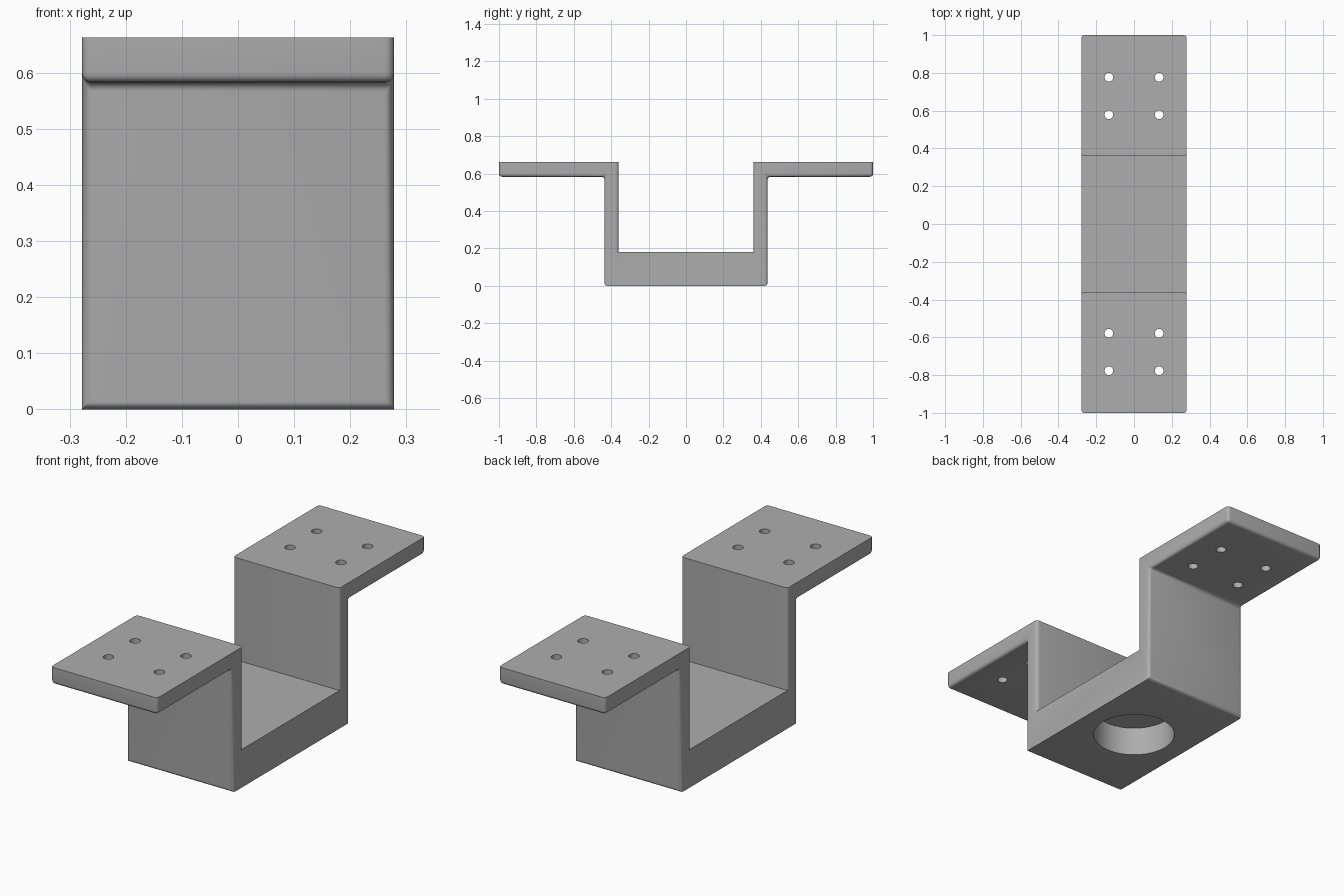
import bpy, bmesh, math

HALF_W = 0.278      # half width
TOP, SEAT = 0.663, 0.18
WALL_IN, WALL_OUT = 0.36, 0.436
ROUND = 0.016

cube = bpy.data.objects.get("Cube")
if cube:
    bpy.data.objects.remove(cube, do_unlink=True)

grey = bpy.data.materials.new("grey_metal")
grey.use_nodes = True
grey.diffuse_color = (0.42, 0.42, 0.42, 1)
grey.node_tree.nodes["Principled BSDF"].inputs["Base Color"].default_value = (0.42, 0.42, 0.42, 1)


def extruded(name, profile, round_edge):
    """Extrude a (y, z) profile across the width and round the chosen edges."""
    bm = bmesh.new()
    face = bm.faces.new([bm.verts.new((-HALF_W, y, z)) for y, z in profile])
    new = bmesh.ops.extrude_face_region(bm, geom=[face])["geom"]
    moved = [v for v in new if isinstance(v, bmesh.types.BMVert)]
    bmesh.ops.translate(bm, verts=moved, vec=(2 * HALF_W, 0, 0))
    bmesh.ops.recalc_face_normals(bm, faces=bm.faces)
    edges = [e for e in bm.edges if round_edge(*[v.co for v in e.verts])]
    bmesh.ops.bevel(bm, geom=edges, offset=ROUND, segments=5, profile=0.5, affect='EDGES')
    bmesh.ops.recalc_face_normals(bm, faces=bm.faces)
    mesh = bpy.data.meshes.new(name)
    bm.to_mesh(mesh)
    bm.free()
    mesh.materials.append(grey)
    obj = bpy.data.objects.new(name, mesh)
    bpy.context.collection.objects.link(obj)
    return obj


def boolean(target, other, operation):
    mod = target.modifiers.new(operation.lower(), 'BOOLEAN')
    mod.operation, mod.solver, mod.object = operation, 'EXACT', other
    bpy.context.view_layer.objects.active = target
    bpy.ops.object.modifier_apply(modifier=mod.name)
    bpy.data.objects.remove(other, do_unlink=True)


def drill(target, x, y, z, radius, depth, sides):
    bpy.ops.mesh.primitive_cylinder_add(vertices=sides, radius=radius, depth=depth, location=(x, y, z))
    cutter = bpy.context.object
    cutter.name = "hole_cutter"
    cutter.hide_render = True
    cutter.data.materials.append(grey)
    boolean(target, cutter, 'DIFFERENCE')


def level(a, b, z):
    return abs(a.z - z) < 1e-4 and abs(b.z - z) < 1e-4


# Base block: rounded uprights and rounded front and back bottom edges
bracket = extruded(
    "mounting_bracket",
    [(-WALL_OUT, 0), (WALL_OUT, 0), (WALL_OUT, SEAT), (-WALL_OUT, SEAT)],
    lambda a, b: abs(a.z - b.z) > 0.1 or (level(a, b, 0) and abs(a.x - b.x) > 0.1))

# Wall with flange on each end, sharp only along the top and the joint
for side, name in ((-1, "front_flange"), (1, "back_flange")):
    profile = [(WALL_IN, SEAT), (WALL_OUT, SEAT), (WALL_OUT, 0.583),
               (1, 0.583), (1, TOP), (WALL_IN, TOP)]
    flange = extruded(name, [(side * y, z) for y, z in profile],
                      lambda a, b: not level(a, b, TOP) and not level(a, b, SEAT))
    boolean(bracket, flange, 'UNION')

# Screw holes through the flanges
for x in (-0.133, 0.133):
    for y in (-0.777, -0.578, 0.578, 0.777):
        drill(bracket, x, y, 0.62, 0.023, 0.3, 24)

# Round blind pocket under the base
drill(bracket, 0, 0, 0.04, 0.184, 0.2, 64)

# Merge flush faces and shade
bm = bmesh.new()
bm.from_mesh(bracket.data)
bmesh.ops.remove_doubles(bm, verts=bm.verts, dist=0.0002)
bmesh.ops.dissolve_limit(bm, angle_limit=math.radians(1), verts=bm.verts, edges=bm.edges)
bm.to_mesh(bracket.data)
bm.free()

bpy.ops.object.select_all(action='DESELECT')
bracket.select_set(True)
bpy.context.view_layer.objects.active = bracket
bpy.ops.object.shade_smooth_by_angle(angle=math.radians(30))
